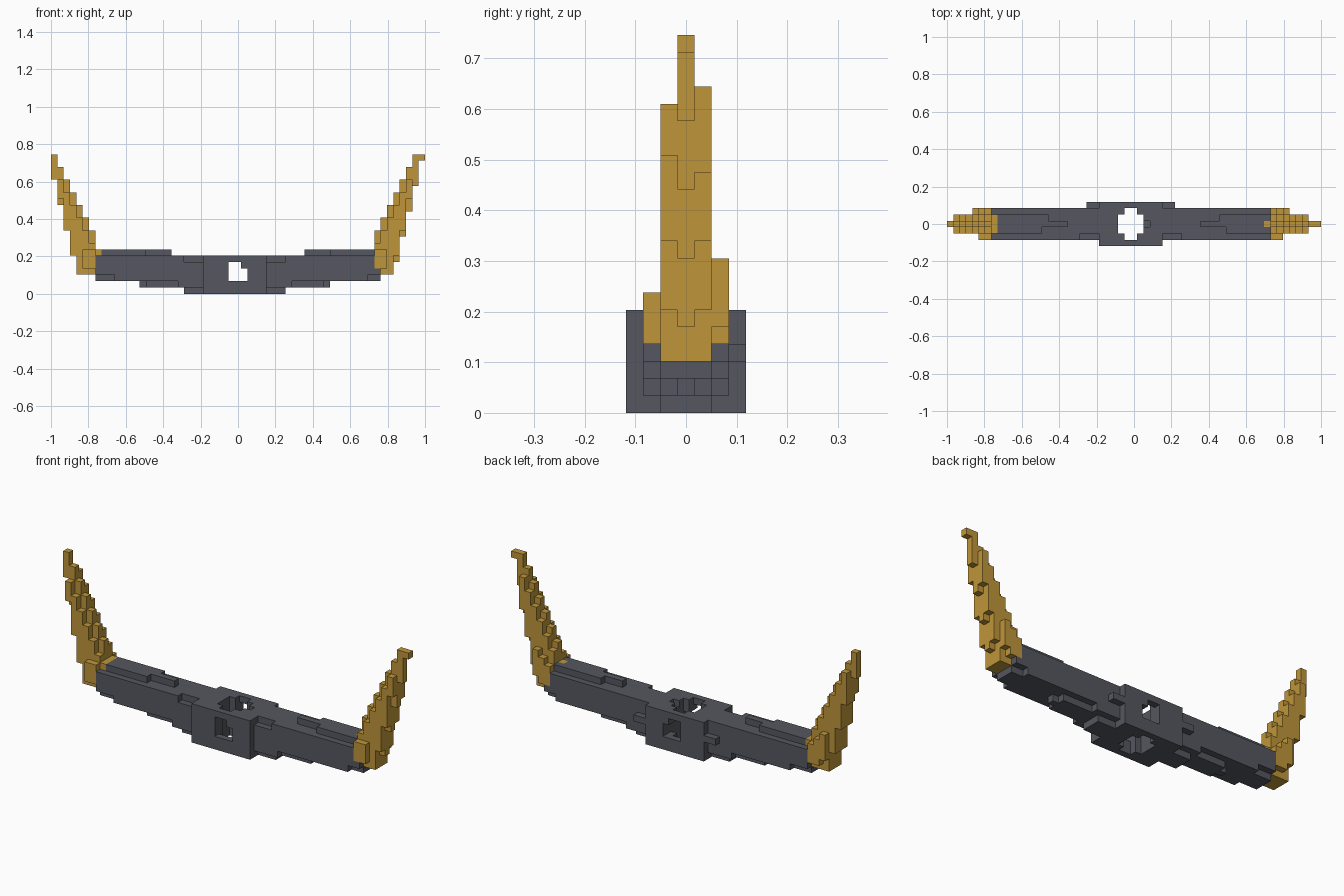
import bpy, bmesh
from mathutils import Vector

if "Cube" in bpy.data.objects:
    bpy.data.objects.remove(bpy.data.objects["Cube"], do_unlink=True)

NX, NY = 59, 7          # grid size across and deep
UNIT = 2 / NX           # edge of one block


def box(x0, x1, y0, y1, z0, z1):
    """Set of grid cells, inclusive in x and y, from z0 up to z1."""
    return {(x, y, z) for x in range(x0, x1 + 1)
            for y in range(y0, y1 + 1) for z in range(z0, z1)}


def material(name, color):
    m = bpy.data.materials.new(name)
    m.use_nodes = True
    m.diffuse_color = (*color, 1)
    m.node_tree.nodes["Principled BSDF"].inputs["Base Color"].default_value = (*color, 1)
    return m


def build(name, cells, solid, mat):
    """Mesh the outer faces of the cells, leaving out faces against other parts."""
    bm = bmesh.new()
    verts = {}

    def vert(p):
        key = tuple(p)
        if key not in verts:
            verts[key] = bm.verts.new(((p[0] - NX / 2) * UNIT, (p[1] - NY / 2) * UNIT, p[2] * UNIT))
        return verts[key]

    for cell in sorted(cells):
        for axis in range(3):
            for side in (0, 1):
                near = list(cell)
                near[axis] += 2 * side - 1
                if tuple(near) in solid:
                    continue
                a, b = (axis + 1) % 3, (axis + 2) % 3
                ring = []
                for da, db in ((0, 0), (1, 0), (1, 1), (0, 1)):
                    p = list(cell)
                    p[axis] += side
                    p[a] += da
                    p[b] += db
                    ring.append(vert(p))
                bm.faces.new(ring if side else ring[::-1])
    bmesh.ops.dissolve_limit(bm, angle_limit=0.01, verts=bm.verts, edges=bm.edges)
    mesh = bpy.data.meshes.new(name)
    bm.to_mesh(mesh)
    bm.free()
    mesh.materials.append(mat)
    ob = bpy.data.objects.new(name, mesh)
    bpy.context.collection.objects.link(ob)


def horn(column, low):
    """Curved horn: each step inward lowers its top by two and its foot by four."""
    cells = set()
    for n in range(8):
        x = column(n)
        foot = 6 if n == 7 else 3
        cells |= box(x, x, 3, 3, max(low - 4 * n, foot), max(22 - 2 * n, 7) if n < 7 else 7)
        if 1 <= n < 7:
            cells |= box(x, x, 2, 2, max(18 - 4 * n + (n == 1), 3), max(20 - 2 * n, 7))
            cells |= box(x, x, 4, 4, max(18 - 4 * n, 3), max(21 - 2 * n, 7))
        if 4 <= n < 7:
            cells |= box(x, x, 5, 5, 5 if n == 4 else 4, 13 - n)
        if 5 <= n < 7:
            cells |= box(x, x, 1, 1, 4, 7)
    return cells


# Horns, the left one with a small tip block
left_horn = horn(lambda n: 57 - n, 17) | box(58, 58, 3, 3, 21, 22)
right_horn = horn(lambda n: n, 18) | box(7, 7, 2, 4, 6, 7)

# Bar with stepped ridge and keel
bar = box(8, 50, 1, 5, 3, 6) | box(7, 51, 1, 5, 3, 4) | box(7, 7, 1, 5, 3, 6)
bar |= box(10, 49, 1, 5, 2, 3) | box(7, 51, 2, 4, 2, 3)
bar |= box(20, 37, 1, 5, 1, 2) | box(15, 42, 2, 4, 1, 2) | box(14, 43, 3, 3, 1, 2)
bar |= box(21, 36, 2, 4, 0, 1)
bar |= box(8, 18, 3, 3, 6, 7) | box(8, 15, 4, 4, 6, 7) | box(8, 14, 2, 2, 6, 7)
bar |= box(40, 50, 3, 3, 6, 7) | box(43, 50, 4, 4, 6, 7) | box(44, 50, 2, 2, 6, 7)

# Notches beside the hub in the front top edge
bar -= box(21, 23, 1, 1, 5, 6) | box(34, 36, 1, 1, 5, 6)

# Hub with rear tabs
bar |= box(24, 33, 0, 6, 0, 6) | box(22, 35, 6, 6, 3, 4)

# Upright and through openings in the hub
bar -= box(27, 30, 2, 4, 0, 6) | box(28, 29, 1, 5, 0, 6)
bar -= box(28, 30, 0, 6, 2, 4) | box(28, 29, 0, 6, 4, 5)
bar -= box(31, 31, 3, 3, 5, 6)

bar -= left_horn | right_horn
solid = bar | left_horn | right_horn

gold = material("gold", (0.52, 0.305, 0.042))
iron = material("dark_iron", (0.092, 0.096, 0.115))
build("bar", bar, solid, iron)
build("left_horn", left_horn, solid, gold)
build("right_horn", right_horn, solid, gold)
